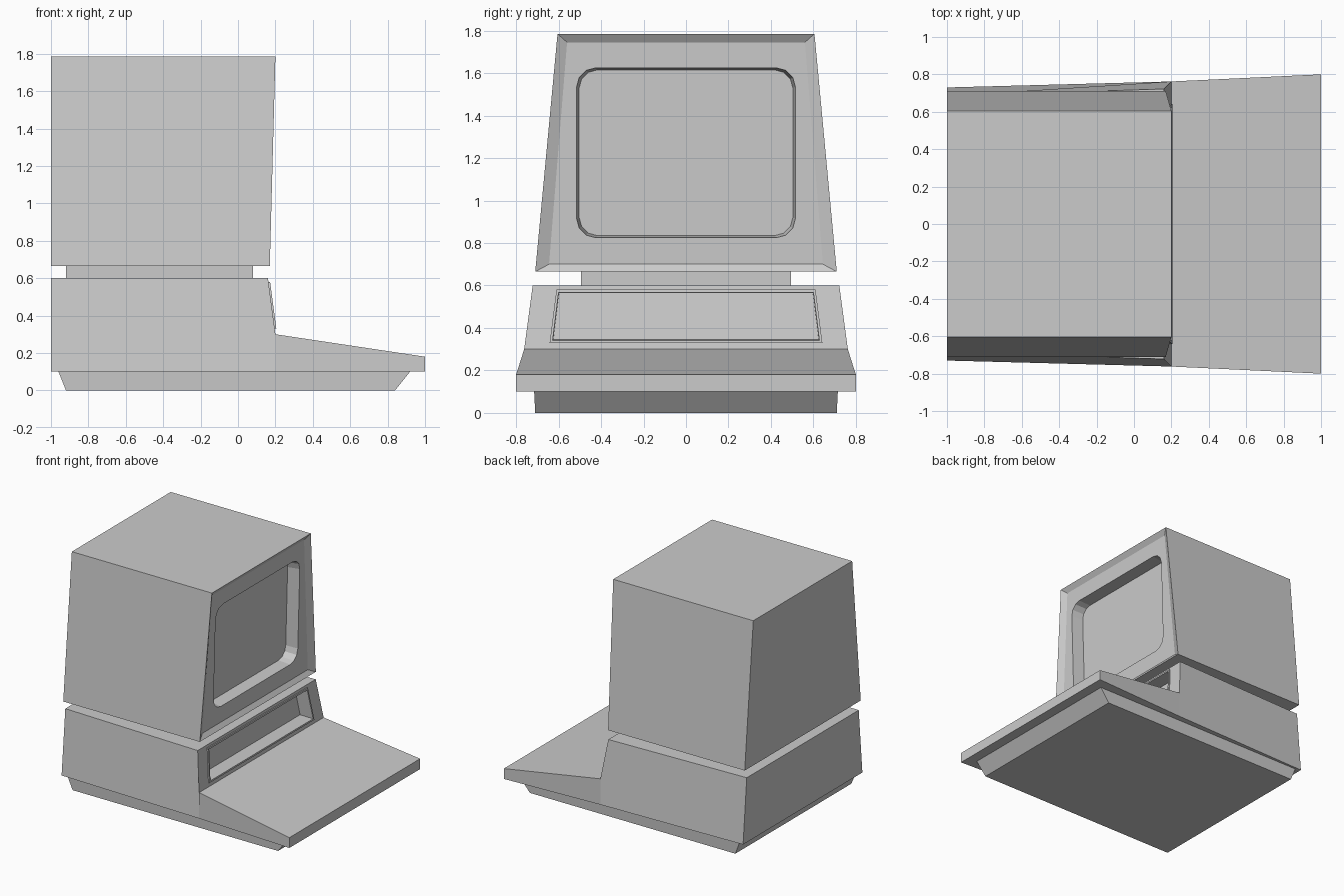
import bpy, bmesh, math

if "Cube" in bpy.data.objects:
    bpy.data.objects.remove(bpy.data.objects["Cube"])


def make(name, build):
    bm = bmesh.new()
    build(bm)
    bmesh.ops.remove_doubles(bm, verts=bm.verts, dist=1e-5)
    bmesh.ops.recalc_face_normals(bm, faces=bm.faces)
    me = bpy.data.meshes.new(name)
    bm.to_mesh(me)
    bm.free()
    ob = bpy.data.objects.new(name, me)
    bpy.context.collection.objects.link(ob)
    return ob


def ring(bm, pts):
    return [bm.verts.new(p) for p in pts]


def bridge(bm, a, b):
    n = len(a)
    for i in range(n):
        j = (i + 1) % n
        bm.faces.new((a[i], a[j], b[j], b[i]))


def trapezoid(z0, w0, z1, w1, x_at, off=0.0):
    """Four corners facing +x, on the slanted plane x_at(z) + off."""
    return [(x_at(z) + off, y, z) for y, z in
            ((-w0, z0), (w0, z0), (w1, z1), (-w1, z1))]


def rounded(z0, z1, w, r, x_at, off, seg=3):
    """Rounded rectangle, corners in the same order as trapezoid()."""
    pts = []
    for k, (sy, sz) in enumerate(((-1, -1), (1, -1), (1, 1), (-1, 1))):
        cy, cz = sy * (w - r), (z0 + r if sz < 0 else z1 - r)
        for i in range(seg + 1):
            a = math.pi + k * math.pi / 2 + i / seg * math.pi / 2
            z = cz + r * math.sin(a)
            pts.append((x_at(z) + off, cy + r * math.cos(a), z))
    return pts


# Monitor: tapered case, sunken bezel and deep rounded screen opening
def monitor(bm):
    front = lambda z: 0.17 + (z - 0.665) / 1.12 * 0.03
    back = ring(bm, trapezoid(0.665, 0.71, 1.785, 0.605, lambda z: -1.0))
    rim = ring(bm, trapezoid(0.665, 0.71, 1.785, 0.605, front))
    bezel = ring(bm, trapezoid(0.70, 0.645, 1.745, 0.56, front, -0.025))
    bm.faces.new(back)
    bridge(bm, back, rim)
    bridge(bm, rim, bezel)
    hole = ring(bm, rounded(0.825, 1.625, 0.515, 0.09, front, -0.025))
    glass = ring(bm, rounded(0.835, 1.615, 0.503, 0.085, front, -0.12))
    m = len(hole) // 4
    for k in range(4):
        n = (k + 1) % 4
        bm.faces.new([bezel[k]] + hole[k * m:(k + 1) * m])
        bm.faces.new((bezel[k], hole[k * m + m - 1], hole[n * m], bezel[n]))
    bridge(bm, hole, glass)
    bm.faces.new(glass)


# Base housing with sloping keyboard deck and framed slot
def base(bm):
    prof = [(-1, 0.1, 0.73), (-1, 0.6, 0.685), (0.16, 0.6, 0.722),
            (0.2, 0.3, 0.762), (1, 0.18, 0.8), (1, 0.1, 0.8), (0.2, 0.1, 0.762)]
    left, right = [ring(bm, [(x, s * w, z) for x, z, w in prof]) for s in (-1, 1)]
    for i in range(7):
        j = (i + 1) % 7
        if i != 2:
            bm.faces.new((left[i], left[j], right[j], right[i]))
    for side in (left, right):
        bm.faces.new([side[i] for i in (0, 1, 2, 3, 6)])
        bm.faces.new(side[3:7])
    slope = lambda z: 0.16 + (0.6 - z) / 0.3 * 0.04
    prev = [left[3], right[3], right[2], left[2]]
    for z0, w0, z1, w1, off in ((0.33, 0.642, 0.58, 0.61, 0.0),
                                (0.33, 0.642, 0.58, 0.61, 0.009),
                                (0.342, 0.628, 0.567, 0.60, 0.009),
                                (0.345, 0.625, 0.565, 0.598, -0.1)):
        nxt = ring(bm, trapezoid(z0, w0, z1, w1, slope, off))
        bridge(bm, prev, nxt)
        prev = nxt
    bm.faces.new(prev)


# Tapered block between two rectangles given as (x0, x1, half width, z)
def block(lower, upper):
    def build(bm):
        a, b = [ring(bm, [(x0, -w, z), (x1, -w, z), (x1, w, z), (x0, w, z)])
                for x0, x1, w, z in (lower, upper)]
        bm.faces.new(a)
        bm.faces.new(b)
        bridge(bm, a, b)
    return build


make("monitor_case", monitor)
make("base_housing", base)
make("monitor_neck", block((-0.92, 0.08, 0.495, 0.6), (-0.92, 0.08, 0.495, 0.665)))
make("base_foot", block((-0.92, 0.84, 0.71, 0.0), (-0.96, 0.92, 0.715, 0.1)))
